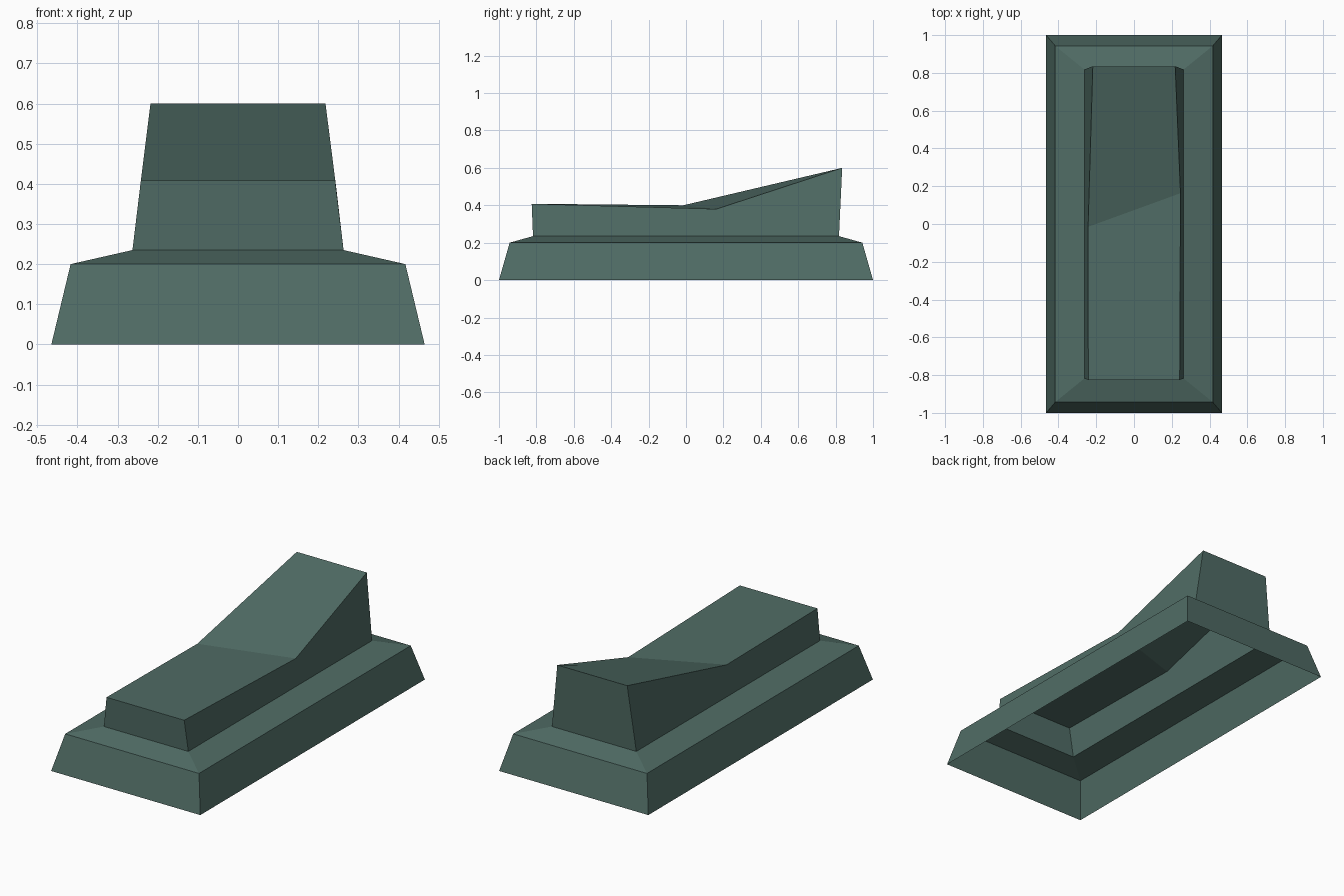
import bpy

if "Cube" in bpy.data.objects:
    bpy.data.objects.remove(bpy.data.objects["Cube"])

mat = bpy.data.materials.new("dark grey green")
mat.diffuse_color = (0.08, 0.15, 0.13, 1)
mat.use_nodes = True
mat.node_tree.nodes["Principled BSDF"].inputs["Base Color"].default_value = mat.diffuse_color


def make(name, verts, faces):
    mesh = bpy.data.meshes.new(name)
    mesh.from_pydata(verts, [], faces)
    mesh.materials.append(mat)
    obj = bpy.data.objects.new(name, mesh)
    bpy.context.collection.objects.link(obj)


def rect(x, y, z):
    return [(-x, -y, z), (x, -y, z), (x, y, z), (-x, y, z)]


def band(lower, upper):
    return [(lower + i, lower + (i + 1) % 4, upper + (i + 1) % 4, upper + i)
            for i in range(4)]


# Hollow surround: sloping skirt and shallow ledge, open underneath
make("surround",
     rect(0.465, 1.0, 0) + rect(0.417, 0.943, 0.2) + rect(0.263, 0.818, 0.235),
     band(0, 4) + band(4, 8))

# Hollow rocker: two-plane top meeting at a slanted crease
verts = rect(0.263, 0.818, 0.235) + [
    (-0.242, -0.825, 0.408), (0.242, -0.825, 0.408),   # front edge
    (0.218, 0.835, 0.6), (-0.218, 0.835, 0.6),         # raised back edge
    (-0.243, -0.015, 0.40), (0.246, 0.163, 0.38),      # crease
]
make("rocker", verts, [
    (0, 1, 5, 4), (2, 3, 7, 6),                        # ends
    (1, 9, 5), (1, 2, 9), (2, 6, 9),                   # right side
    (0, 4, 8), (0, 8, 3), (3, 8, 7),                   # left side
    (4, 5, 9, 8), (8, 9, 6, 7),                        # top
])
